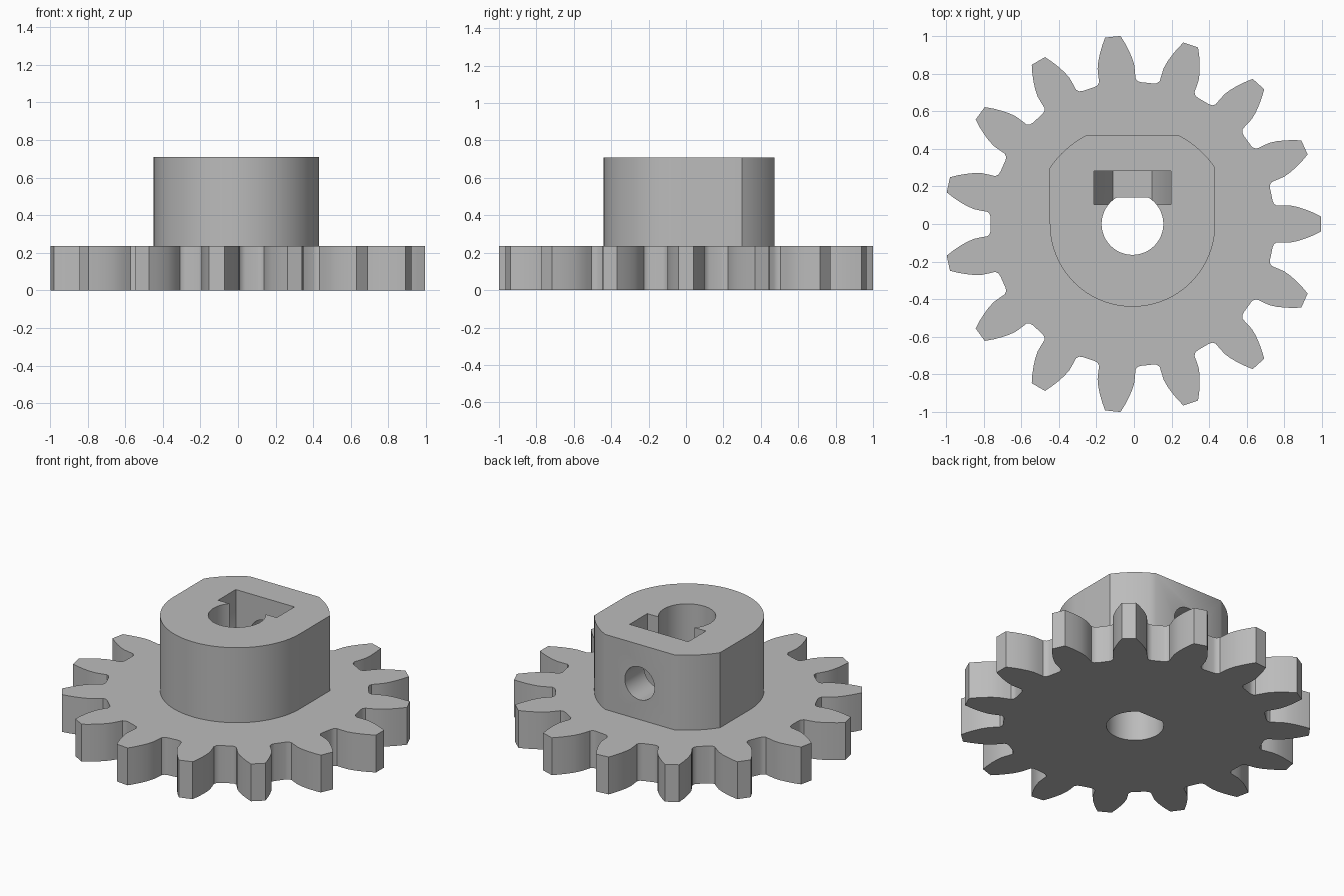
import bpy, bmesh
from math import sin, cos, pi, radians, sqrt
from mathutils import Matrix, Vector

if "Cube" in bpy.data.objects:
    bpy.data.objects.remove(bpy.data.objects["Cube"], do_unlink=True)

CENTRE_X = -0.008
TEETH = 15
GEAR_TOP, HUB_TOP = 0.236, 0.71
SCREW_Z = 0.465

grey = bpy.data.materials.new("plain_grey")
grey.use_nodes = True
colour = (0.5, 0.5, 0.5, 1)
grey.diffuse_color = colour
grey.node_tree.nodes["Principled BSDF"].inputs["Base Color"].default_value = colour


def prism(name, outline, low, high, along_y=False):
    """Extrude a closed outline up z, or along y when the outline is (x, z)."""
    bm = bmesh.new()
    place = (lambda p: (p[0], low, p[1])) if along_y else (lambda p: (p[0], p[1], low))
    face = bm.faces.new([bm.verts.new(place(p)) for p in outline])
    shift = Vector((0, high - low, 0) if along_y else (0, 0, high - low))
    new = bmesh.ops.extrude_face_region(bm, geom=[face])["geom"]
    bmesh.ops.translate(bm, vec=shift, verts=[g for g in new if isinstance(g, bmesh.types.BMVert)])
    bmesh.ops.recalc_face_normals(bm, faces=bm.faces)
    bmesh.ops.translate(bm, vec=(CENTRE_X, 0, 0), verts=bm.verts)
    mesh = bpy.data.meshes.new(name)
    bm.to_mesh(mesh)
    bm.free()
    mesh.materials.append(grey)
    obj = bpy.data.objects.new(name, mesh)
    bpy.context.collection.objects.link(obj)
    return obj


def arc(radius, start, end, steps, cx=0, cy=0):
    angles = [radians(start + (end - start) * i / steps) for i in range(steps + 1)]
    return [(cx + radius * cos(a), cy + radius * sin(a)) for a in angles]


def combine(target, tool, operation):
    mod = target.modifiers.new(tool.name, 'BOOLEAN')
    mod.object, mod.operation, mod.solver = tool, operation, 'EXACT'
    bpy.context.view_layer.objects.active = target
    bpy.ops.object.modifier_apply(modifier=mod.name)
    bpy.data.objects.remove(tool, do_unlink=True)


# Toothed wheel: half a tooth (radial, sideways), mirrored and repeated
half_tooth = [(0.745, 0.125), (0.752, 0.108), (0.768, 0.097), (0.80, 0.098), (0.84, 0.098),
              (0.88, 0.09), (0.92, 0.077), (0.96, 0.061), (1.001, 0.041)]
tooth = [(r, -s) for r, s in half_tooth] + half_tooth[::-1]
wheel_outline = []
for i in range(TEETH):
    turn = Matrix.Rotation(2 * pi * i / TEETH, 2)
    wheel_outline += [tuple(turn @ Vector(p)) for p in tooth]
gear = prism("gear_wheel", wheel_outline, 0, GEAR_TOP)

# Hub: round front, straight sides, rounded shoulders and a flat back
hub_outline = arc(0.44, 180, 360, 48) + arc(0.532, 34.2, 63, 8) + arc(0.532, 117, 145.8, 8)
hub = prism("hub", hub_outline, GEAR_TOP / 2, HUB_TOP)
combine(gear, hub, 'UNION')

# Shaft bore with one flat
BORE, FLAT = 0.164, 0.14
half_flat = sqrt(BORE ** 2 - FLAT ** 2)
bore_outline = [p for p in arc(BORE, 0, 360, 64)[:-1] if p[1] < FLAT - 0.002]
corner = next(i for i, p in enumerate(bore_outline) if p[0] < 0)
bore_outline[corner:corner] = [(half_flat, FLAT), (-half_flat, FLAT)]
combine(gear, prism("bore_cutter", bore_outline, -0.1, 1), 'DIFFERENCE')

# Nut pocket: lower half of a hexagon, open at the top
NUT = 0.205
nut_outline = arc(NUT, 180, 360, 3, 0, SCREW_Z) + [(NUT, 1), (-NUT, 1)]
combine(gear, prism("nut_cutter", nut_outline, 0.105, 0.282, True), 'DIFFERENCE')

# Screw hole from the back into the bore
screw_outline = arc(0.104, 0, 360, 40, 0, SCREW_Z)[:-1]
combine(gear, prism("screw_cutter", screw_outline, 0, 0.7, True), 'DIFFERENCE')

# Smooth the curved walls and keep the edges sharp
gear.name = "gear_with_hub"
bpy.ops.object.select_all(action='DESELECT')
gear.select_set(True)
bpy.context.view_layer.objects.active = gear
bpy.ops.object.shade_smooth_by_angle(angle=radians(35))
